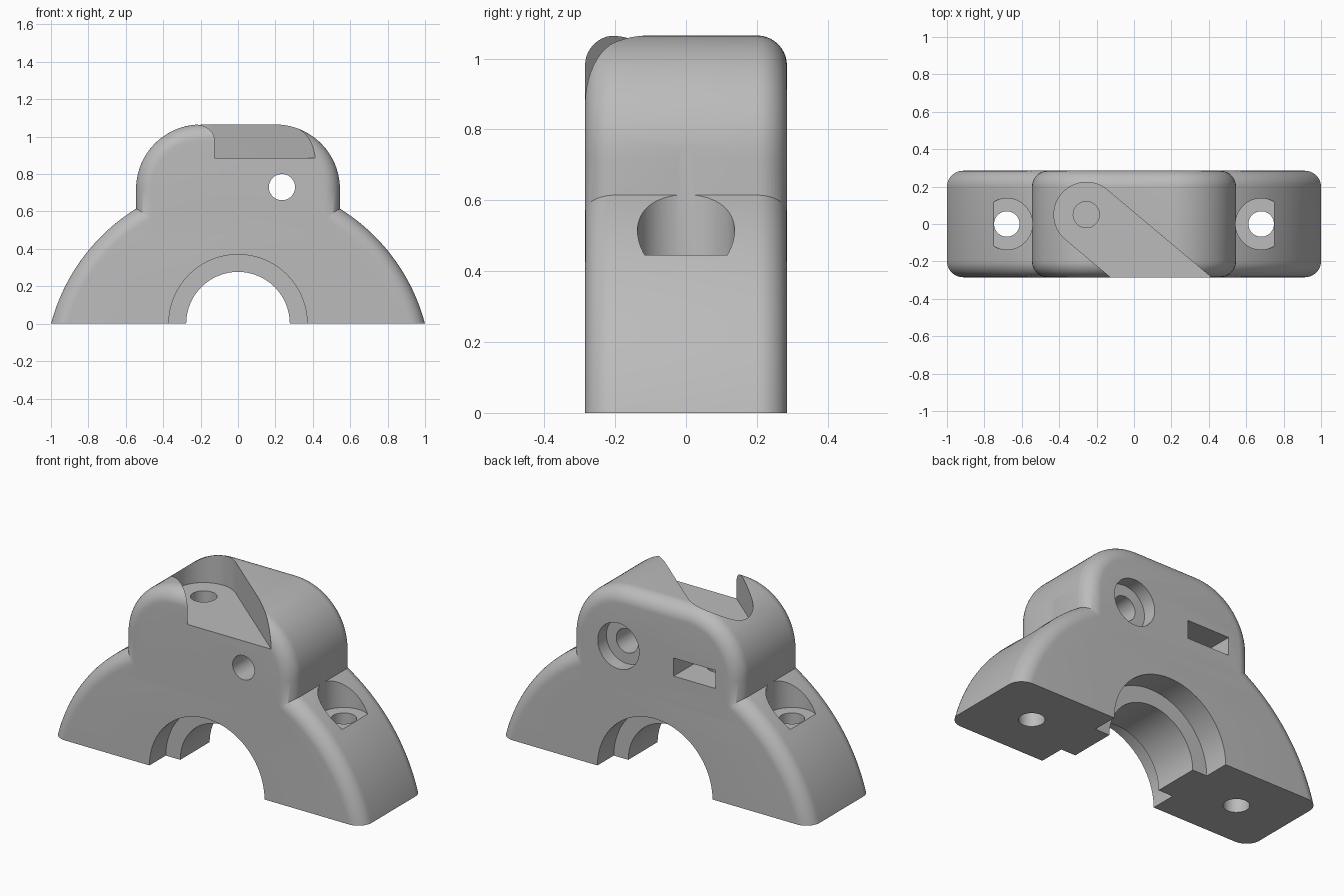
import bpy, bmesh, math
from mathutils import Matrix

cube = bpy.data.objects.get("Cube")
if cube:
    bpy.data.objects.remove(cube, do_unlink=True)

DEPTH = 0.57          # front to back
FILLET = 0.085        # rounding of the front and back rims


def arc(cx, cy, r, a0, a1, n):
    """Points on an arc, angles in degrees."""
    pts = []
    for i in range(n + 1):
        a = math.radians(a0 + (a1 - a0) * i / n)
        pts.append((cx + r * math.cos(a), cy + r * math.sin(a)))
    return pts


def make_object(name, bm):
    bmesh.ops.recalc_face_normals(bm, faces=bm.faces)
    mesh = bpy.data.meshes.new(name)
    bm.to_mesh(mesh)
    bm.free()
    ob = bpy.data.objects.new(name, mesh)
    bpy.context.collection.objects.link(ob)
    return ob


def prism(name, profile, low, high, axis, fillet=0):
    """Extrude a 2D profile along z, or along y with the profile in x and z."""
    def place(u, v, t):
        return (u, v, t) if axis == "z" else (u, t, v)
    bm = bmesh.new()
    rings = [[bm.verts.new(place(u, v, t)) for u, v in profile] for t in (low, high)]
    caps = [bm.faces.new(ring) for ring in rings]
    n = len(profile)
    for i in range(n):
        j = (i + 1) % n
        bm.faces.new((rings[0][i], rings[0][j], rings[1][j], rings[1][i]))
    bmesh.ops.recalc_face_normals(bm, faces=bm.faces)
    if fillet:
        rim = [e for cap in caps for e in cap.edges]
        bmesh.ops.bevel(bm, geom=rim, offset=fillet, segments=10, profile=0.5,
                        affect='EDGES', clamp_overlap=False)
    return make_object(name, bm)


def cylinder(x, y, r, low, high, axis="z"):
    return prism("cutter", arc(x, y, r, 0, 360, 64)[:-1], low, high, axis)


def box(x0, x1, y0, y1, z0, z1):
    return prism("cutter", [(x0, y0), (x1, y0), (x1, y1), (x0, y1)], z0, z1, "z")


def combine(target, other, operation):
    mod = target.modifiers.new("combine", 'BOOLEAN')
    mod.operation = operation
    mod.solver = 'EXACT'
    mod.object = other
    bpy.context.view_layer.objects.active = target
    bpy.ops.object.modifier_apply(modifier=mod.name)
    bpy.data.objects.remove(other, do_unlink=True)


# Arched lower body, its underside trimmed flat later
half = DEPTH / 2
clamp = prism("clamp_body", arc(0, -0.264, 1.034, -2, 182, 96), -half, half, "y", FILLET)

# Raised block with rounded shoulders
shoulders = [(-0.545, 0.4), (0.545, 0.4)]
shoulders += arc(0.2, 0.72, 0.345, 0, 90, 20) + arc(-0.2, 0.72, 0.345, 90, 180, 20)
combine(clamp, prism("upper_block", shoulders, -half, half, "y", FILLET), 'UNION')

# Flat underside
cutters = [box(-2, 2, -1, 1, -1, 0)]

# Stepped bore: narrow flange between two wider recesses
cutters.append(cylinder(0, 0, 0.277, -1, 1, "y"))
for low, high in ((-1, -0.135), (0.135, 1)):
    cutters.append(cylinder(0, 0, 0.37, low, high, "y"))

# Counterbored clamp bolt holes in both shoulders
for side in (-1, 1):
    cutters.append(cylinder(side * 0.68, 0, 0.068, -0.5, 1, "z"))
    cutters.append(cylinder(side * 0.68, 0, 0.137, 0.445, 1, "z"))

# Slanted round-ended pocket in the top, open to the front
cx, cy, r = -0.255, 0.05, 0.173
heading = math.radians(-40)
slot = arc(cx, cy, r, 50, 230, 32)
for s in (-1, 1):
    slot.append((cx + math.cos(heading) - s * r * math.sin(heading),
                 cy + math.sin(heading) + s * r * math.cos(heading)))
cutters.append(prism("cutter", slot, 0.885, 1.5, "z"))

# Screw hole in the pocket floor and its nut slot from the back
cutters.append(cylinder(cx, cy, 0.07, 0.55, 1, "z"))
cutters.append(box(cx - 0.135, cx + 0.135, -0.085, 1, 0.65, 0.755))

# Counterbored cross hole from back to front
cutters.append(cylinder(0.235, 0.73, 0.07, -1, 1, "y"))
cutters.append(cylinder(0.235, 0.73, 0.133, half - 0.08, 1, "y"))

for cutter in cutters:
    combine(clamp, cutter, 'DIFFERENCE')

# Plain grey finish
grey = bpy.data.materials.new("plain_grey")
grey.use_nodes = True
colour = (0.5, 0.5, 0.5, 1)
grey.diffuse_color = colour
grey.node_tree.nodes["Principled BSDF"].inputs["Base Color"].default_value = colour
clamp.data.materials.clear()
clamp.data.materials.append(grey)
for face in clamp.data.polygons:
    face.material_index = 0

bpy.ops.object.select_all(action='DESELECT')
clamp.select_set(True)
bpy.context.view_layer.objects.active = clamp
bpy.ops.object.shade_smooth_by_angle(angle=math.radians(30))
